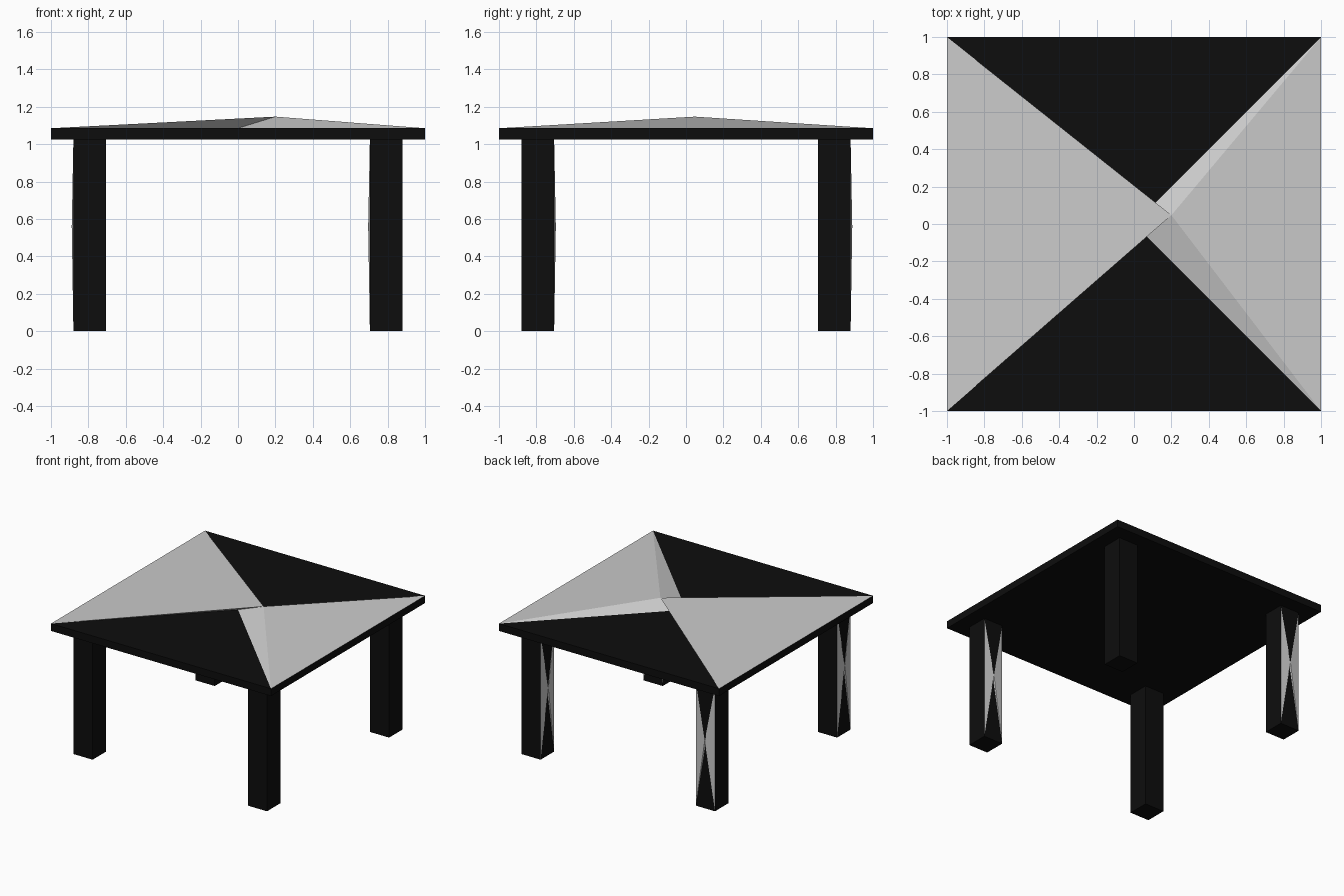
import bpy
from mathutils import Vector

if "Cube" in bpy.data.objects:
    bpy.data.objects.remove(bpy.data.objects["Cube"])

black = bpy.data.materials.new("black_paint")
black.diffuse_color = (0.004, 0.004, 0.004, 1)
black.use_nodes = True
black.node_tree.nodes["Principled BSDF"].inputs["Base Color"].default_value = black.diffuse_color


def box(name, lo, hi):
    lo, hi = Vector(lo), Vector(hi)
    bpy.ops.mesh.primitive_cube_add(size=1, location=(lo + hi) / 2)
    ob = bpy.context.object
    ob.name = name
    ob.scale = hi - lo
    bpy.ops.object.transform_apply(location=True, scale=True)
    ob.data.materials.append(black)
    return ob


def raised_hourglass(name, a, b, c, d, apex):
    """Crossed quad a-b-c-d fanned up to a raised centre point."""
    me = bpy.data.meshes.new(name)
    me.from_pydata([a, b, c, d, apex], [],
                   [(1, 0, 4), (2, 1, 4), (3, 2, 4), (0, 3, 4)])
    ob = bpy.data.objects.new(name, me)
    bpy.context.collection.objects.link(ob)
    return ob


# Table top with its raised grey panel
TOP, UNDER = 1.085, 1.025
box("table_top", (-1, -1, UNDER), (1, 1, TOP))
raised_hourglass("top_panel", (-1, -1, TOP), (-1, 1, TOP),
                 (1, -1, TOP), (1, 1, TOP), (0.2, 0.047, 1.147))

# Four legs; opposite pairs carry their panel on the same side
HALF, POS, BULGE, MID = 0.0875, 0.7925, 0.009, 0.56
for sx, sy in ((-1, -1), (1, -1), (-1, 1), (1, 1)):
    x, y = sx * POS, sy * POS
    tag = ("front" if sy < 0 else "back") + ("_left" if sx < 0 else "_right")
    box(tag + "_leg", (x - HALF, y - HALF, 0), (x + HALF, y + HALF, UNDER))
    # Outward direction and sideways direction of the panelled face
    out, side = ((Vector((-1, 0, 0)), Vector((0, -1, 0))) if sx == sy
                 else (Vector((0, 1, 0)), Vector((-1, 0, 0))))
    face = Vector((x, y, 0)) + out * HALF
    up = Vector((0, 0, UNDER))
    raised_hourglass(tag + "_leg_panel",
                     face - side * HALF, face - side * HALF + up,
                     face + side * HALF, face + side * HALF + up,
                     face + out * BULGE + Vector((0, 0, MID)))
